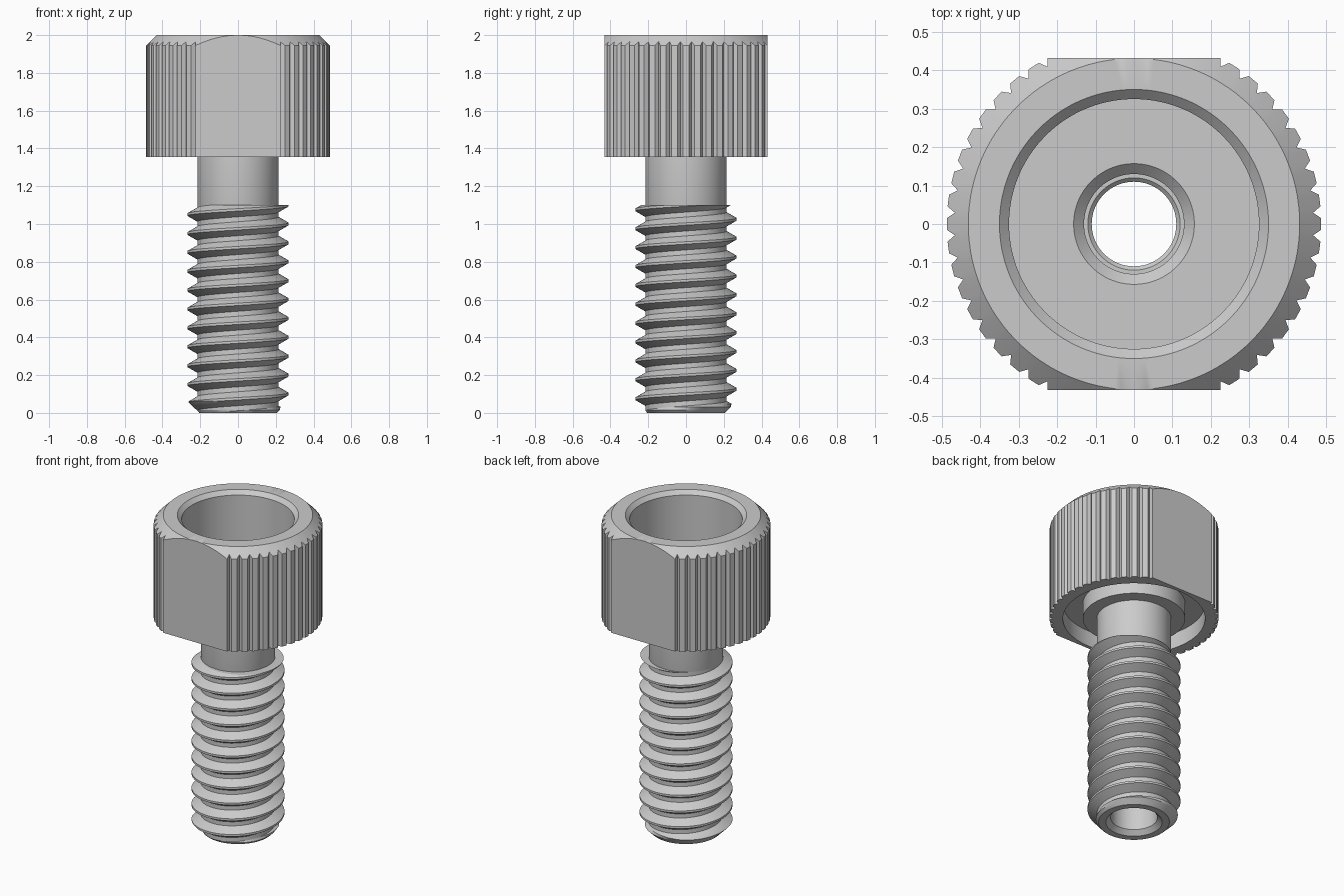
import bpy, bmesh, math

if "Cube" in bpy.data.objects:
    bpy.data.objects.remove(bpy.data.objects["Cube"], do_unlink=True)

steel = bpy.data.materials.new("satin_grey")
steel.use_nodes = True
steel.diffuse_color = (0.6, 0.6, 0.6, 1)
steel.node_tree.nodes["Principled BSDF"].inputs["Base Color"].default_value = (0.6, 0.6, 0.6, 1)

TOP, HEAD_BOTTOM, THREAD_TOP = 2.0, 1.355, 1.1
RIM, KNURL, VALLEY = 0.432, 0.487, 0.467
TEETH, PITCH, TURN = 50, 0.1, 2 * math.pi


def polar(r, a, z):
    return (r * math.cos(a), r * math.sin(a), z)


def finish(name, bm):
    bmesh.ops.recalc_face_normals(bm, faces=bm.faces)
    mesh = bpy.data.meshes.new(name)
    bm.to_mesh(mesh)
    bm.free()
    mesh.materials.append(steel)
    obj = bpy.data.objects.new(name, mesh)
    bpy.context.collection.objects.link(obj)
    bpy.ops.object.select_all(action="DESELECT")
    obj.select_set(True)
    bpy.context.view_layer.objects.active = obj
    bpy.ops.object.shade_smooth_by_angle(angle=math.radians(25))


def skin(columns, closed):
    """Join neighbouring columns of points with quads; closed makes a ring of closed loops."""
    bm = bmesh.new()
    cols = [[bm.verts.new(p) for p in c] for c in columns]
    n, m = len(cols), len(cols[0])
    for i in range(n if closed else n - 1):
        a, b = cols[i], cols[(i + 1) % n]
        for j in range(m if closed else m - 1):
            k = (j + 1) % m
            bm.faces.new((a[j], b[j], b[k], a[k]))
    return bm


# Head outline: V-grooved knurl with two flats facing front and back
flat_start = math.asin(RIM / KNURL)
outline = []
for t in range(TEETH):
    for step, r in ((-0.25, KNURL), (0.25, KNURL), (0.5, VALLEY)):
        a = (t + step) * TURN / TEETH
        if abs(math.sin(a)) < RIM / KNURL - 0.004:
            outline.append((a % TURN, r))
for middle in (TURN / 4, 3 * TURN / 4):
    half = TURN / 4 - flat_start
    for i in range(-12, 13):
        a = middle + half * i / 12
        outline.append((a, RIM / abs(math.sin(a))))
outline.sort()


# Head section: cup, chamfered rim, knurled wall, ring recess underneath
def head_section(r):
    return [(0.13, HEAD_BOTTOM), (0.13, 1.553), (0.157, 1.58), (0.325, 1.58),
            (0.325, 1.975), (0.35, TOP), (RIM - 0.001, TOP),
            (r, TOP - (r - RIM)), (r, HEAD_BOTTOM), (0.41, HEAD_BOTTOM),
            (0.41, 1.455), (0.295, 1.455), (0.295, HEAD_BOTTOM)]


finish("knurled_head", skin([[polar(q, a, z) for q, z in head_section(r)]
                             for a, r in outline], True))

# Shank tube with stepped bore
shank = [(0.163, 0), (0.135, 0.028), (0.135, 0.3), (0.11, 0.3), (0.11, 1.29),
         (0.12, 1.3), (0.13, 1.3), (0.13, HEAD_BOTTOM), (0.215, HEAD_BOTTOM),
         (0.215, THREAD_TOP), (0.204, THREAD_TOP - 0.05), (0.204, 0)]
finish("shank", skin([[polar(r, TURN * i / 96, z) for r, z in shank]
                      for i in range(96)], True))

# Helical thread, trimmed flat at both ends
CREST, ROOT, SEG = 0.268, 0.215, 72
tooth = [(ROOT, -0.037), (CREST, -0.0065), (CREST, 0.0065),
         (ROOT, 0.037), (ROOT, PITCH - 0.037)]
bm = skin([[polar(r, TURN * i / SEG, z + PITCH * i / SEG) for r, z in tooth]
           for i in range(-2 * SEG, 13 * SEG + 1)], False)
bmesh.ops.remove_doubles(bm, verts=bm.verts, dist=0.0001)


def cut(z, above=False, below=False):
    bmesh.ops.bisect_plane(bm, geom=bm.verts[:] + bm.edges[:] + bm.faces[:], dist=1e-5,
                           plane_co=(0, 0, z), plane_no=(0, 0, 1),
                           clear_outer=above, clear_inner=below)


cut(0, below=True)
cut(THREAD_TOP, above=True)
for i in range(1, 5):
    cut(0.016 * i)

# Lead-in chamfer at the tip
for v in bm.verts:
    r = math.hypot(v.co.x, v.co.y)
    s = min(1, (0.205 + v.co.z) / r)
    v.co.x *= s
    v.co.y *= s

# Close the upper end of the thread against the shank
rim = [e for e in bm.edges if e.is_boundary and min(v.co.z for v in e.verts) > THREAD_TOP - 0.001]
new = bmesh.ops.extrude_edge_only(bm, edges=rim)["geom"]
for v in new:
    if isinstance(v, bmesh.types.BMVert):
        s = 0.213 / math.hypot(v.co.x, v.co.y)
        v.co.x *= s
        v.co.y *= s
finish("thread", bm)
